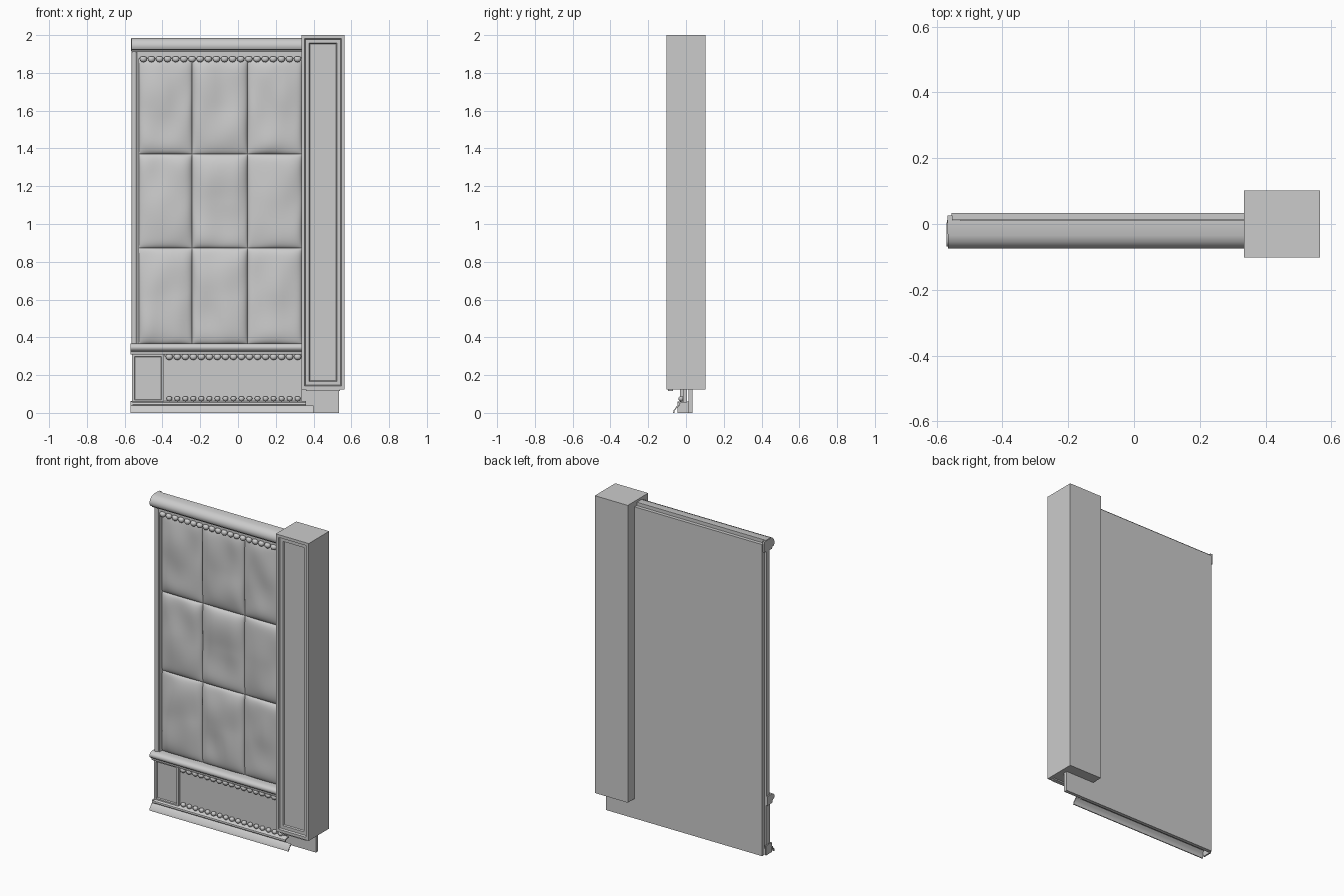
import bpy, bmesh, math
from mathutils import Vector, noise

if "Cube" in bpy.data.objects:
    bpy.data.objects.remove(bpy.data.objects["Cube"])


def finish(name, bm, smooth=None):
    bmesh.ops.recalc_face_normals(bm, faces=bm.faces)
    me = bpy.data.meshes.new(name)
    bm.to_mesh(me)
    bm.free()
    ob = bpy.data.objects.new(name, me)
    bpy.context.collection.objects.link(ob)
    if smooth:
        bpy.ops.object.select_all(action='DESELECT')
        ob.select_set(True)
        bpy.context.view_layer.objects.active = ob
        bpy.ops.object.shade_smooth_by_angle(angle=math.radians(smooth))
    return ob


def box_bm(x0, x1, y0, y1, z0, z1):
    bm = bmesh.new()
    bmesh.ops.create_cube(bm, size=1)
    for v in bm.verts:
        v.co = Vector((x0 + (v.co.x + .5) * (x1 - x0),
                       y0 + (v.co.y + .5) * (y1 - y0),
                       z0 + (v.co.z + .5) * (z1 - z0)))
    return bm


def box(name, *b):
    return finish(name, box_bm(*b))


def panelled_box(name, dims, steps):
    """Box whose front face gets nested insets: (width, depth) pairs."""
    bm = box_bm(*dims)
    bm.normal_update()
    front = min(bm.faces, key=lambda f: f.calc_center_median().y)
    for width, depth in steps:
        bmesh.ops.inset_region(bm, faces=[front], thickness=width)
        for v in front.verts:
            v.co.y += depth
    return finish(name, bm)


def sweep(name, profile, a, b, axis='x', closed=True):
    """Straight moulding: (y, z) profile along x, or (x, y) profile along z."""
    bm = bmesh.new()
    rows = [[bm.verts.new((t, p, q) if axis == 'x' else (p, q, t))
             for p, q in profile] for t in (a, b)]
    n = len(profile)
    for i in range(n if closed else n - 1):
        j = (i + 1) % n
        bm.faces.new((rows[0][i], rows[0][j], rows[1][j], rows[1][i]))
    if closed:
        bm.faces.new(rows[0])
        bm.faces.new(rows[1])
    return finish(name, bm, 40)


def bead_row(name, x0, x1, count, y, z, ry, rz, fill):
    """Row of small rounded scallops."""
    bm = bmesh.new()
    pitch = (x1 - x0) / count
    for i in range(count):
        new = bmesh.ops.create_uvsphere(bm, u_segments=10, v_segments=6, radius=1)
        for v in new['verts']:
            zz = max(-1, min(0.75, v.co.z))
            v.co = Vector((x0 + (i + .5) * pitch + v.co.x * pitch * fill / 2,
                           y + v.co.y * ry, z + zz * rz))
    return finish(name, bm, 50)


def cushion(name, x0, x1, z0, z1, seed):
    """Pillowed upholstery pad with soft pulls in the fabric."""
    bm = bmesh.new()
    nx, nz = 20, 32
    grid = []
    for j in range(nz + 1):
        row = []
        for i in range(nx + 1):
            u, v = -math.cos(math.pi * i / nx), -math.cos(math.pi * j / nz)
            dome = ((1 - u ** 4) * (1 - v ** 6)) ** 0.5
            fold = noise.noise(Vector((u * 1.1 + seed * 7.3, v * 1.2, seed * 3.1)))
            y = -0.002 - dome * (0.028 + 0.014 * fold)
            row.append(bm.verts.new((x0 + (u + 1) / 2 * (x1 - x0), y,
                                     z0 + (v + 1) / 2 * (z1 - z0))))
        grid.append(row)
    for j in range(nz):
        for i in range(nx):
            bm.faces.new((grid[j][i], grid[j][i + 1], grid[j + 1][i + 1], grid[j + 1][i]))
    ob = finish(name, bm, 60)
    if ob.data.polygons[0].normal.y > 0:
        ob.data.flip_normals()
    return ob


# Back sheet and tall pillar with recessed front
box("back_panel", -0.555, 0.535, 0.012, 0.034, 0, 1.965)
panelled_box("pillar", (0.335, 0.565, -0.102, 0.102, 0.125, 2.0),
             [(0.025, 0), (0.006, 0.012), (0.028, 0), (0.006, 0.008)])
box("pillar_foot_strip", 0.36, 0.54, -0.095, -0.07, 0.117, 0.126)

# Nine upholstered pads
xs = [-0.527, -0.243, 0.05, 0.337]
zs = [0.365, 0.872, 1.37, 1.875]
for r in range(3):
    for c in range(3):
        cushion(f"cushion_{r}_{c}", xs[c], xs[c + 1], zs[r], zs[r + 1], r * 3 + c + 1)

# Crown moulding with its end cap and the fascia below
crown = [(0.01, 1.91), (-0.05, 1.91), (-0.055, 1.922), (-0.068, 1.924), (-0.074, 1.935),
         (-0.074, 1.95), (-0.068, 1.965), (-0.055, 1.977), (-0.035, 1.985), (0.01, 1.985)]
sweep("crown_moulding", crown, -0.565, 0.337)
box("crown_end_cap", -0.567, -0.552, -0.03, 0.026, 1.915, 1.982)
box("top_fascia", -0.527, 0.337, -0.03, 0.012, 1.875, 1.912)
bead_row("top_scallops", -0.523, 0.337, 20, -0.034, 1.874, 0.016, 0.018, 0.95)

# Left post
post = [(-0.563, 0.004), (-0.563, -0.03), (-0.558, -0.037), (-0.549, -0.04),
        (-0.54, -0.037), (-0.535, -0.03), (-0.525, -0.03), (-0.525, 0.004)]
sweep("left_post", post, 0.365, 1.912, 'z')

# Middle rail
rail = [(0.004, 0.31), (-0.045, 0.31), (-0.048, 0.326), (-0.058, 0.33), (-0.066, 0.338),
        (-0.068, 0.348), (-0.064, 0.358), (-0.054, 0.365), (-0.035, 0.368), (0.004, 0.368)]
sweep("middle_rail", rail, -0.57, 0.337)

# Lower fascia, corner block and scalloped trims
box("lower_fascia", -0.40, 0.337, -0.016, 0.004, 0.055, 0.312)
panelled_box("corner_block", (-0.562, -0.392, -0.032, 0.004, 0.055, 0.312),
             [(0.019, 0), (0.005, 0.008), (0.004, 0)])
box("lower_trim_band", -0.39, 0.337, -0.03, -0.014, 0.298, 0.312)
bead_row("lower_scallops", -0.385, 0.337, 17, -0.03, 0.297, 0.015, 0.017, 0.95)
bead_row("base_scallops", -0.385, 0.337, 17, -0.026, 0.076, 0.014, 0.015, 0.75)

# Base moulding, open at the back
upper = [(-0.012, 0.064), (-0.034, 0.06), (-0.044, 0.054), (-0.046, 0.045),
         (-0.04, 0.036), (-0.034, 0.036), (-0.034, 0.05), (-0.012, 0.056)]
lower = [(-0.042, 0.04), (-0.052, 0.034), (-0.056, 0.024), (-0.066, 0.014),
         (-0.068, 0.0), (-0.062, 0.0), (-0.06, 0.012), (-0.05, 0.024), (-0.038, 0.035)]
sweep("base_moulding_upper", upper, -0.568, 0.36)
sweep("base_moulding_lower", lower, -0.57, 0.40)
box("base_end_return", -0.568, -0.558, -0.045, 0.012, 0.0, 0.06)
